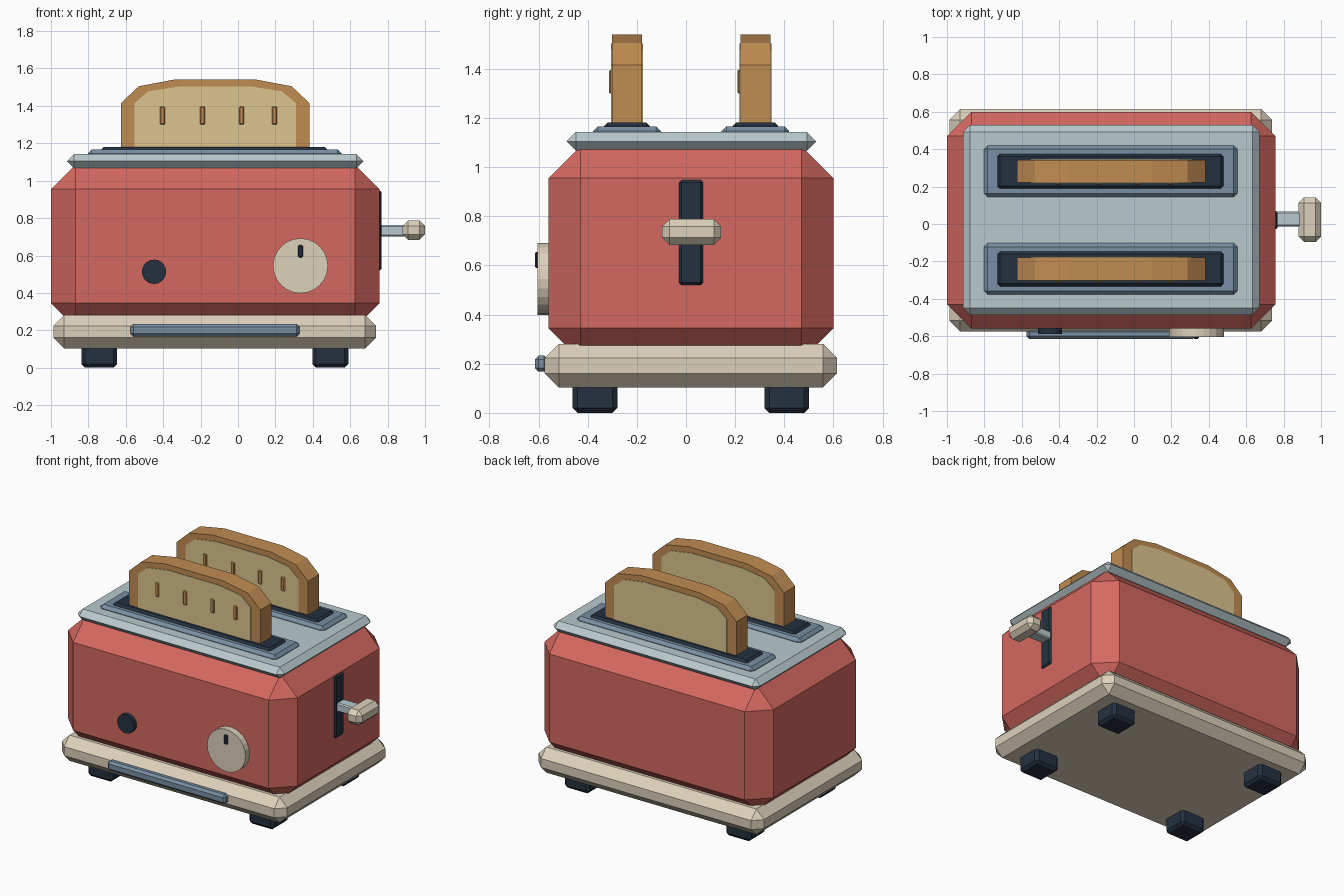
import bpy
import bmesh
from math import radians
from mathutils import Matrix, Vector

cube = bpy.data.objects.get("Cube")
if cube:
    bpy.data.objects.remove(cube, do_unlink=True)


def material(name, hex_code):
    srgb = [int(hex_code[i:i + 2], 16) / 255 for i in (0, 2, 4)]
    color = [((c + 0.055) / 1.055) ** 2.4 for c in srgb] + [1]
    mat = bpy.data.materials.new(name)
    mat.use_nodes = True
    mat.diffuse_color = color
    node = mat.node_tree.nodes["Principled BSDF"]
    node.inputs["Base Color"].default_value = color
    node.inputs["Roughness"].default_value = 0.7
    return mat


RED = material("red enamel", "D46860")
CREAM = material("cream", "DDD1BB")
STEEL = material("pale steel", "BACACE")
SLATE = material("slate blue", "788FA3")
DARK = material("dark navy", "243140")
CRUST = material("bread crust", "C18C52")
CRUMB = material("bread crumb", "DCC690")


def finish(bm, name, mat):
    bmesh.ops.recalc_face_normals(bm, faces=bm.faces)
    mesh = bpy.data.meshes.new(name)
    bm.to_mesh(mesh)
    bm.free()
    mesh.materials.append(mat)
    obj = bpy.data.objects.new(name, mesh)
    bpy.context.collection.objects.link(obj)
    return obj


def box(name, mat, x, y, z, bevel):
    """Chamfered box from (min, max) ranges."""
    bm = bmesh.new()
    bmesh.ops.create_cube(bm, size=1)
    size = Vector([b - a for a, b in (x, y, z)])
    center = Vector([(a + b) / 2 for a, b in (x, y, z)])
    bmesh.ops.scale(bm, vec=size, verts=bm.verts)
    bmesh.ops.translate(bm, vec=center, verts=bm.verts)
    bmesh.ops.bevel(bm, geom=bm.edges[:], offset=bevel, segments=1,
                    profile=0.5, affect='EDGES', clamp_overlap=True)
    return finish(bm, name, mat)


def dial(name, mat, x, z, radius, y_front, y_back, sides):
    """Disc facing the front."""
    bm = bmesh.new()
    place = (Matrix.Translation((x, (y_front + y_back) / 2, z))
             @ Matrix.Rotation(radians(90), 4, 'X'))
    bmesh.ops.create_cone(bm, cap_ends=True, segments=sides, radius1=radius,
                          radius2=radius, depth=y_back - y_front, matrix=place)
    return finish(bm, name, mat)


def slice_prism(name, mat, half_profile, y, half_depth):
    """Mirrored bread outline, extruded in y."""
    outline = half_profile + [(-px, pz) for px, pz in reversed(half_profile)]
    bm = bmesh.new()
    verts = [bm.verts.new((CX + px, y - half_depth, pz)) for px, pz in outline]
    face = bm.faces.new(verts)
    ext = bmesh.ops.extrude_face_region(bm, geom=[face])
    moved = [v for v in ext["geom"] if isinstance(v, bmesh.types.BMVert)]
    bmesh.ops.translate(bm, vec=(0, 2 * half_depth, 0), verts=moved)
    return finish(bm, name, mat)


CX = -0.122

# Main shell
box("body", RED, (-1, 0.756), (-0.56, 0.6), (0.215, 1.085), 0.13)
box("base", CREAM, (-0.987, 0.738), (-0.575, 0.615), (0.103, 0.281), 0.058)
box("lid", STEEL, (-0.914, 0.671), (-0.486, 0.53), (1.067, 1.142), 0.038)

# Feet
for side, fx in (("right", -0.742), ("left", 0.494)):
    for end, fy in (("front", -0.37), ("back", 0.41)):
        box(f"{end}_{side}_foot", DARK, (fx - 0.096, fx + 0.096),
            (fy - 0.091, fy + 0.091), (0, 0.13), 0.02)

# Slots and bread slices
crust_half = [(0.504, 1.1), (0.504, 1.415), (0.408, 1.505), (0.222, 1.54)]
crumb_half = [(0.432, 1.1), (0.432, 1.415), (0.357, 1.478), (0.197, 1.503)]
for end, sy in (("front", -0.24), ("back", 0.282)):
    box(f"{end}_slot_frame", SLATE, (-0.802, 0.553), (sy - 0.138, sy + 0.138),
        (1.12, 1.166), 0.02)
    box(f"{end}_slot", DARK, (-0.73, 0.478), (sy - 0.093, sy + 0.093),
        (1.14, 1.181), 0.014)
    slice_prism(f"{end}_bread_crust", CRUST, crust_half, sy, 0.061)
    slice_prism(f"{end}_bread_crumb", CRUMB, crumb_half, sy, 0.065)
    for i, mx in enumerate((-0.404, -0.19, 0.019, 0.195)):
        box(f"{end}_toast_mark_{i + 1}", CRUST, (mx - 0.014, mx + 0.014),
            (sy - 0.073, sy - 0.055), (1.3, 1.396), 0.005)

# Front controls
dial("browning_dial", CREAM, 0.334, 0.545, 0.147, -0.605, -0.55, 24)
box("dial_pointer", DARK, (0.32, 0.348), (-0.615, -0.595), (0.59, 0.655), 0.006)
dial("front_button", DARK, -0.449, 0.513, 0.065, -0.588, -0.55, 20)
box("crumb_tray_handle", SLATE, (-0.575, 0.329), (-0.615, -0.562),
    (0.168, 0.233), 0.015)

# Side lever
box("lever_slot", DARK, (0.74, 0.768), (-0.028, 0.07), (0.52, 0.947), 0.01)
box("lever_arm", STEEL, (0.75, 0.9), (-0.014, 0.066), (0.703, 0.763), 0.008)
box("lever_grip", CREAM, (0.88, 1), (-0.097, 0.143), (0.683, 0.788), 0.03)
